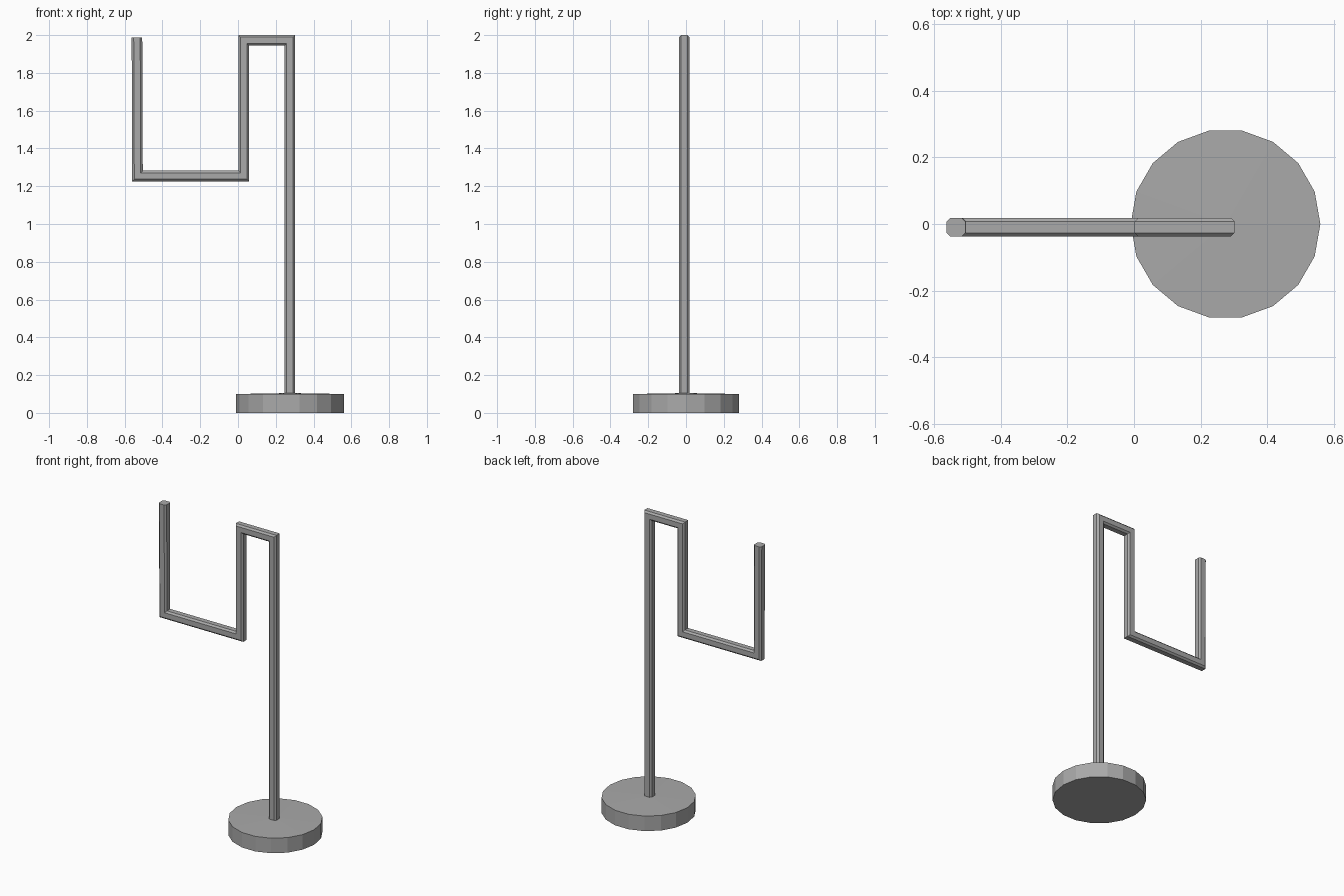
import bpy
import bmesh
import math
from mathutils import Vector

if "Cube" in bpy.data.objects:
    bpy.data.objects.remove(bpy.data.objects["Cube"], do_unlink=True)

# Single grey metal
metal = bpy.data.materials.new("grey metal")
metal.use_nodes = True
grey = (0.4, 0.4, 0.4, 1)
metal.diffuse_color = grey
metal.node_tree.nodes["Principled BSDF"].inputs["Base Color"].default_value = grey


def finish(name, bm):
    bmesh.ops.recalc_face_normals(bm, faces=bm.faces)
    mesh = bpy.data.meshes.new(name)
    bm.to_mesh(mesh)
    bm.free()
    mesh.materials.append(metal)
    obj = bpy.data.objects.new(name, mesh)
    bpy.context.collection.objects.link(obj)
    return obj


# Round base: faceted disc whose top rises very slightly to the middle
SIDES, RADIUS, HEIGHT = 18, 0.285, 0.1
base = bmesh.new()
rings = []
for z in (0, HEIGHT):
    rings.append([base.verts.new((0.275 + RADIUS * math.cos(a), RADIUS * math.sin(a), z))
                  for a in (math.tau * i / SIDES for i in range(SIDES))])
apex = base.verts.new((0.275, 0, HEIGHT + 0.005))
base.faces.new(rings[0])
for i in range(SIDES):
    j = (i + 1) % SIDES
    base.faces.new((rings[0][i], rings[0][j], rings[1][j], rings[1][i]))
    base.faces.new((rings[1][i], rings[1][j], apex))
finish("base", base)

# Bent bar: chamfered square section swept along a mitred path
HALF, FLAT = 0.028, 0.017
section = [(HALF, -FLAT), (HALF, FLAT), (FLAT, HALF), (-FLAT, HALF),
           (-HALF, FLAT), (-HALF, -FLAT), (-FLAT, -HALF), (FLAT, -HALF)]
path = [Vector(p) for p in ((0.274, 0.08), (0.274, 1.972), (0.03, 1.972),
                            (0.03, 1.254), (-0.532, 1.254), (-0.535, 1.987))]


def side_of(a, b):
    d = (b - a).normalized()
    return Vector((-d.y, d.x))


bar = bmesh.new()
loops = []
for k, p in enumerate(path):
    before = side_of(path[max(k - 1, 0)], path[max(k, 1)])
    last = len(path) - 1
    after = side_of(path[min(k, last - 1)], path[min(k + 1, last)])
    mitre = (before + after) / (1 + before.dot(after))
    loops.append([bar.verts.new((p.x + mitre.x * u, v - 0.0095, p.y + mitre.y * u))
                  for u, v in section])
n = len(section)
for first, second in zip(loops, loops[1:]):
    for i in range(n):
        j = (i + 1) % n
        bar.faces.new((first[i], first[j], second[j], second[i]))
bar.faces.new(loops[0])
bar.faces.new(loops[-1])
finish("bent_bar", bar)
